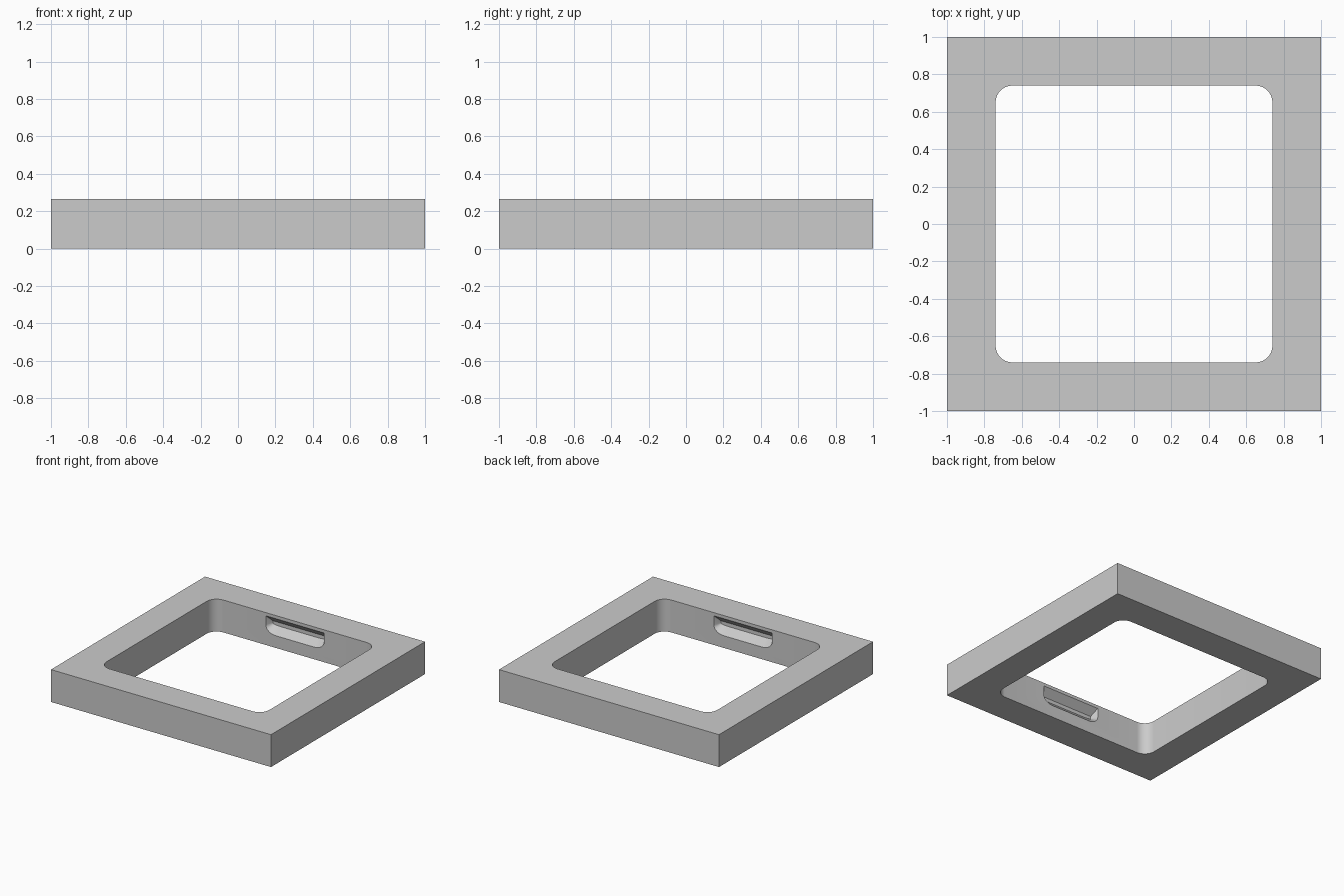
import bpy, bmesh, math

if "Cube" in bpy.data.objects:
    bpy.data.objects.remove(bpy.data.objects["Cube"])

H = 0.266      # frame height
IN = 0.74      # half width of opening
R = 0.09       # opening corner radius


def loft(name, rings):
    """Closed solid skinned through rings with equal point counts."""
    bm = bmesh.new()
    loops = [[bm.verts.new(p) for p in ring] for ring in rings]
    for a, b in zip(loops, loops[1:]):
        for i in range(len(a)):
            j = (i + 1) % len(a)
            bm.faces.new((a[i], a[j], b[j], b[i]))
    bm.faces.new(loops[0][::-1])
    bm.faces.new(loops[-1])
    bmesh.ops.recalc_face_normals(bm, faces=bm.faces)
    me = bpy.data.meshes.new(name)
    bm.to_mesh(me)
    bm.free()
    ob = bpy.data.objects.new(name, me)
    bpy.context.collection.objects.link(ob)
    return ob


def rounded_square(z, n=10):
    pts = []
    for k, (sx, sy) in enumerate([(1, 1), (-1, 1), (-1, -1), (1, -1)]):
        for i in range(n + 1):
            a = math.radians(90 * k + 90 * i / n)
            pts.append((sx * (IN - R) + R * math.cos(a),
                        sy * (IN - R) + R * math.sin(a), z))
    return pts


def grip_ring(y, half, top, low, rx, rz, n=8):
    """Slot outline: square top corners, rounded bottom corners."""
    pts = [(half, y, top), (-half, y, top)]
    for i in range(n + 1):
        a = math.pi + math.pi / 2 * i / n
        pts.append((-half + rx + rx * math.cos(a), y, low + rz + rz * math.sin(a)))
    for i in range(n + 1):
        a = 1.5 * math.pi + math.pi / 2 * i / n
        pts.append((half - rx + rx * math.cos(a), y, low + rz + rz * math.sin(a)))
    return pts


# Square outer block
frame = loft("square_frame", [[(-1, -1, z), (1, -1, z), (1, 1, z), (-1, 1, z)] for z in (0, H)])

# Central opening, and finger grips in the front and back inner walls
cutters = [loft("opening_cutter", [rounded_square(-0.1), rounded_square(H + 0.1)])]
for s in (-1, 1):
    cutters.append(loft("grip_cutter", [
        grip_ring(s * (IN - 0.05), 0.265, 0.24, 0.10, 0.09, 0.065),
        grip_ring(s * IN, 0.265, 0.24, 0.10, 0.09, 0.065),
        grip_ring(s * (IN + 0.055), 0.24, 0.185, 0.155, 0.07, 0.012)]))

bpy.context.view_layer.objects.active = frame
frame.select_set(True)
for c in cutters:
    m = frame.modifiers.new("cut", 'BOOLEAN')
    m.operation = 'DIFFERENCE'
    m.solver = 'EXACT'
    m.object = c
    bpy.ops.object.modifier_apply(modifier=m.name)
for c in cutters:
    bpy.data.objects.remove(c, do_unlink=True)

bpy.ops.object.shade_smooth_by_angle(angle=math.radians(30))
